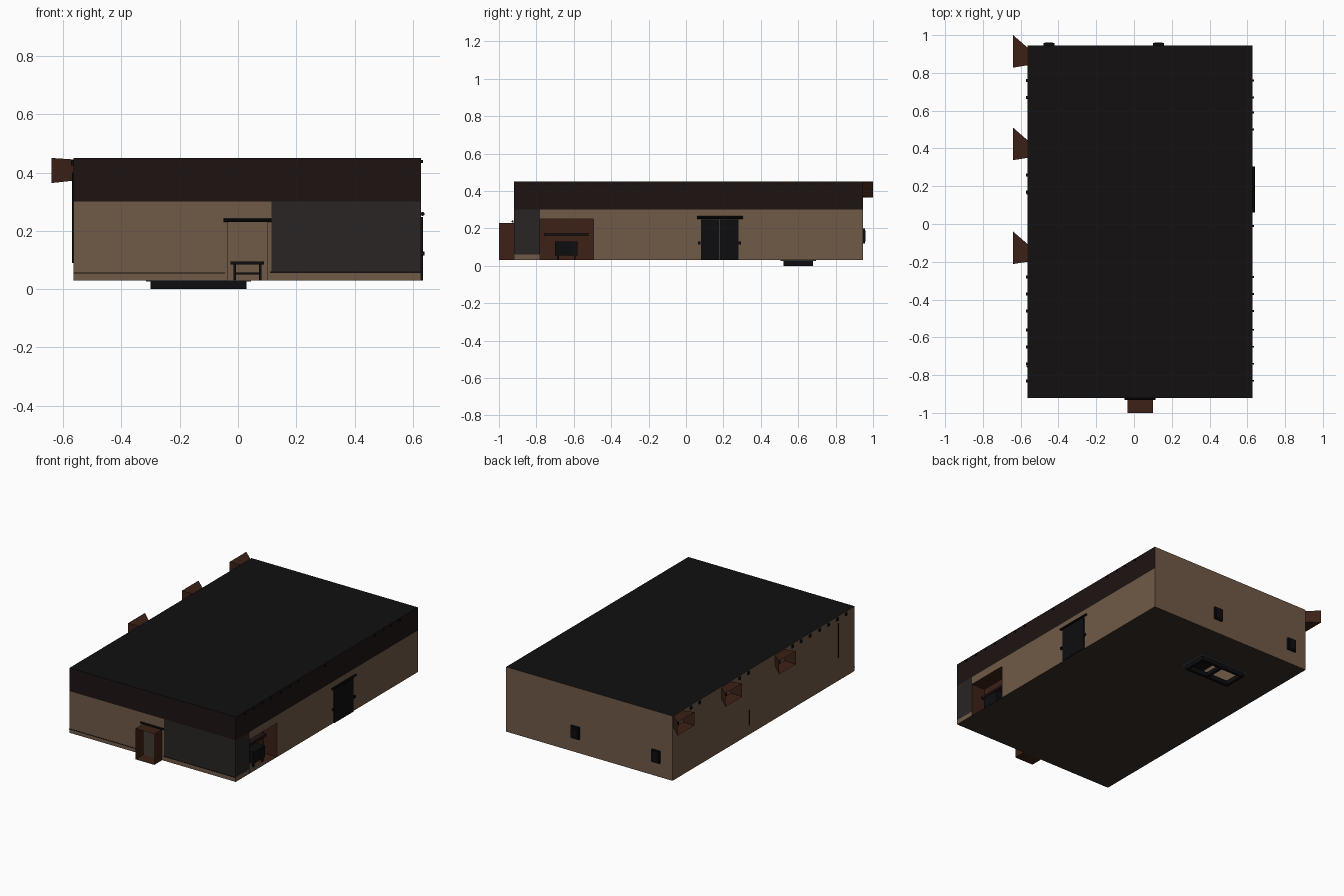
import bpy, bmesh
from mathutils import Vector

if "Cube" in bpy.data.objects:
    bpy.data.objects.remove(bpy.data.objects["Cube"])


def mat(name, r, g, b):
    m = bpy.data.materials.new(name)
    m.diffuse_color = (r, g, b, 1)
    m.use_nodes = True
    m.node_tree.nodes["Principled BSDF"].inputs["Base Color"].default_value = m.diffuse_color
    return m


PLASTER = mat("plaster", 0.16, 0.10, 0.062)
DARK = mat("dark_timber", 0.006, 0.005, 0.005)
BAND = mat("stained_band", 0.012, 0.007, 0.006)
STONE = mat("grey_stone", 0.022, 0.018, 0.017)
FLOOR = mat("floorboards", 0.035, 0.026, 0.02)
BROWN = mat("warm_wood", 0.045, 0.015, 0.008)
IRON = mat("iron", 0.004, 0.004, 0.005)
STEEL = mat("hatch_steel", 0.06, 0.07, 0.075)

X0, X1, Y0, Y1, Z0, Z1 = -0.565, 0.628, -0.92, 0.945, 0.03, 0.45


def finish(name, bm, material):
    me = bpy.data.meshes.new(name)
    bm.to_mesh(me)
    bm.free()
    me.materials.append(material)
    ob = bpy.data.objects.new(name, me)
    bpy.context.collection.objects.link(ob)
    return ob


def panel(name, axis, pos, u, v, material, holes=(), flip=False):
    """Flat sheet at axis = pos, split into cells with rectangular holes."""
    us = sorted({*u, *[k for h in holes for k in h[:2]]})
    vs = sorted({*v, *[k for h in holes for k in h[2:]]})
    others = [i for i in range(3) if i != axis]
    bm = bmesh.new()

    def vert(a, b):
        p = [0, 0, 0]
        p[axis], p[others[0]], p[others[1]] = pos, a, b
        return bm.verts.new(p)

    for a, b in zip(us, us[1:]):
        for c, d in zip(vs, vs[1:]):
            mu, mv = (a + b) / 2, (c + d) / 2
            if any(h[0] < mu < h[1] and h[2] < mv < h[3] for h in holes):
                continue
            quad = [vert(a, c), vert(b, c), vert(b, d), vert(a, d)]
            bm.faces.new(quad[::-1] if flip else quad)
    bmesh.ops.remove_doubles(bm, verts=bm.verts, dist=1e-5)
    return finish(name, bm, material)


def boxes(name, material, *ranges):
    """One object made of boxes given as (x0, x1, y0, y1, z0, z1)."""
    bm = bmesh.new()
    for x0, x1, y0, y1, z0, z1 in ranges:
        vs = bmesh.ops.create_cube(bm, size=1)["verts"]
        size = Vector((x1 - x0, y1 - y0, z1 - z0))
        mid = Vector((x0 + x1, y0 + y1, z0 + z1)) / 2
        for w in vs:
            w.co = Vector(a * s for a, s in zip(w.co, size)) + mid
    return finish(name, bm, material)


def sleeve(name, inner, outer, material):
    """Open four-sided tunnel joining two loops of four points."""
    bm = bmesh.new()
    a = [bm.verts.new(p) for p in inner]
    b = [bm.verts.new(p) for p in outer]
    for i in range(4):
        j = (i + 1) % 4
        bm.faces.new((a[i], a[j], b[j], b[i]))
    bmesh.ops.recalc_face_normals(bm, faces=bm.faces)
    return finish(name, bm, material)


def rod(name, p, q, r, material):
    p, q = Vector(p), Vector(q)
    bm = bmesh.new()
    bmesh.ops.create_cone(bm, cap_ends=True, segments=8, radius1=r, radius2=r, depth=(q - p).length)
    ob = finish(name, bm, material)
    ob.location = (p + q) / 2
    ob.rotation_euler = (q - p).to_track_quat("Z", "Y").to_euler()
    return ob


# Roof, and floor with the hatch opening
panel("roof", 2, Z1, (X0, X1), (Y0, Y1), DARK)
hatch = (-0.30, 0.03, 0.52, 0.68)
panel("floor", 2, Z0, (X0, X1), (Y0, Y1), FLOOR, [hatch], flip=True)

# Front wall
doorway = (-0.035, 0.10, Z0, 0.23)
panel("front_wall", 1, Y0, (X0, 0.115), (Z0, 0.30), PLASTER, [doorway])
panel("front_stone", 1, Y0, (0.115, X1), (0.06, 0.30), STONE)
panel("front_plinth", 1, Y0, (0.115, X1), (Z0, 0.06), PLASTER)
panel("front_band", 1, Y0, (X0, X1), (0.30, Z1), BAND)
boxes("front_skirting_line", DARK, (X0, -0.045, Y0 - .002, Y0, 0.053, 0.057),
      (0.11, X1, Y0 - .002, Y0, 0.056, 0.06))

# Right wall with the recess
recess = (-0.78, -0.495, Z0, 0.25)
panel("right_wall", 0, X1, (-0.78, Y1), (Z0, 0.30), PLASTER, [recess])
panel("right_stone", 0, X1, (Y0, -0.78), (0.06, 0.30), STONE)
panel("right_plinth", 0, X1, (Y0, -0.78), (Z0, 0.06), PLASTER)
panel("right_band", 0, X1, (Y0, Y1), (0.30, Z1), BAND)

# Back wall, and left wall with three high windows
panel("back_wall", 1, Y1, (X0, X1), (Z0, Z1), PLASTER, flip=True)
windows = [0.84, 0.35, -0.20]
panel("left_wall", 0, X0, (Y0, Y1), (Z0, Z1), PLASTER,
      [(y, y + 0.095, 0.372, 0.445) for y in windows], flip=True)

# Splayed window reveals, wider on the outside
for n, y in enumerate(windows):
    def loop(x, a, b, c, d):
        return [(x, a, c), (x, b, c), (x, b, d), (x, a, d)]
    sleeve(f"window_reveal_{n}", loop(X0, y, y + 0.095, 0.372, 0.445),
           loop(-0.64, y - 0.012, y + 0.16, 0.364, Z1), BROWN)
    boxes(f"window_bars_{n}", IRON,
          (X0 - .004, X0 + .004, y + .044, y + .05, 0.372, 0.445),
          (X0 - .004, X0 + .004, y, y + .095, 0.405, 0.41))

# Entrance tunnel and the rail above it
x0, x1, z0, z1 = doorway
corners = [(x0, z0), (x1, z0), (x1, z1), (x0, z1)]
sleeve("entrance_tunnel", [(x, Y0, z) for x, z in corners],
       [(x, -1.0, z) for x, z in corners], BROWN)
rod("entrance_rail", (-0.05, -0.927, 0.237), (0.115, -0.927, 0.237), 0.006, IRON)

# Recess lining, stove and shelf
y0, y1, z0, z1 = recess
corners = [(y0, z0), (y1, z0), (y1, z1), (y0, z1)]
sleeve("recess_lining", [(0.53, y, z) for y, z in corners],
       [(X1, y, z) for y, z in corners], BROWN)
panel("recess_back", 0, 0.53, (y0, y1), (z0, z1), BROWN)
boxes("stove", IRON, (0.535, 0.60, -0.70, -0.58, 0.055, 0.13),
      (0.54, 0.55, -0.69, -0.68, Z0, 0.06), (0.54, 0.55, -0.60, -0.59, Z0, 0.06),
      (0.585, 0.595, -0.69, -0.68, Z0, 0.06), (0.585, 0.595, -0.60, -0.59, Z0, 0.06))
boxes("recess_shelf", BAND, (0.53, 0.57, -0.76, -0.52, 0.16, 0.175))

# Sliding door on the right wall
boxes("side_door", IRON, (X1 - .005, X1 + .006, 0.08, 0.178, Z0, 0.248),
      (X1 - .005, X1 + .006, 0.182, 0.28, Z0, 0.248))
boxes("side_door_handles", IRON, (X1, 0.64, 0.065, 0.078, 0.115, 0.13),
      (X1, 0.64, 0.282, 0.295, 0.115, 0.13))
rod("side_door_rail", (0.633, 0.06, 0.258), (0.633, 0.305, 0.258), 0.007, IRON)

# Rafter ends poking through both long walls
left_y = [0.76, 0.67, 0.26, 0.17, -0.28, -0.37, -0.46, -0.56, -0.65, -0.74, -0.83]
right_y = [0.76, 0.67, 0.59, 0.50, -0.01] + left_y[4:]
boxes("left_rafter_ends", IRON,
      *[(X0 - .007, X0, y - .008, y + .008, 0.425, 0.443) for y in left_y])
boxes("right_rafter_ends", IRON,
      *[(X1, X1 + .007, y - .005, y + .005, 0.432, 0.443) for y in right_y])

# Thin pipes on the left wall
for n, (y, a, b) in enumerate([(-0.755, 0.18, 0.40), (0.16, 0.09, 0.19)]):
    rod(f"wall_pipe_{n}", (X0, y, a), (X0, y, b), 0.004, IRON)

# Vents on the back wall
for n, x in enumerate((-0.45, 0.13)):
    boxes(f"back_vent_{n}", IRON, (x - .03, x + .03, Y1, Y1 + .012, 0.12, 0.20),
          (x - .022, x + .022, Y1, Y1 + .016, 0.13, 0.19))

# Floor hatch frame with a cross bar
a, b, c, d = hatch
boxes("hatch_frame", IRON, (a, b, c, c + .018, 0, Z0), (a, b, d - .018, d, 0, Z0),
      (a, a + .018, c, d, 0, Z0), (b - .018, b, c, d, 0, Z0),
      (-0.145, -0.125, c, d, 0.005, Z0))
boxes("hatch_rim", STEEL, (a - .015, b + .015, c - .015, c, 0.027, Z0),
      (a - .015, b + .015, d, d + .015, 0.027, Z0),
      (a - .015, a, c, d, 0.027, Z0), (b, b + .015, c, d, 0.027, Z0))

# Table seen through the entrance
legs = [(x, x + .008, y, y + .008, Z0, 0.085) for x in (-0.015, 0.072) for y in (-0.33, -0.24)]
boxes("table", IRON, (-0.025, 0.09, -0.34, -0.22, 0.085, 0.095),
      (-0.015, 0.08, -0.29, -0.28, 0.05, 0.058), *legs)
